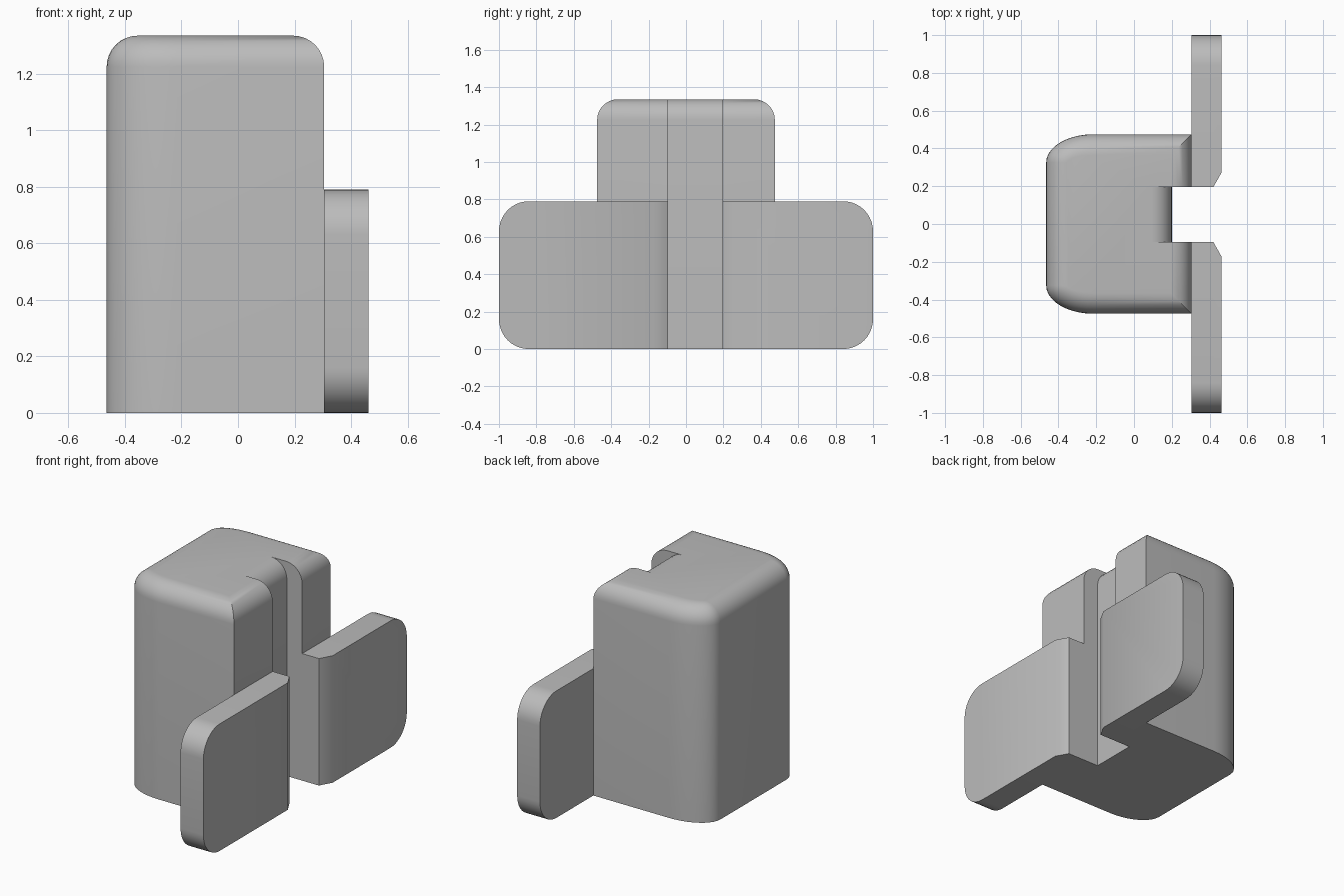
import bpy, bmesh
from math import sin, cos, pi, radians

if "Cube" in bpy.data.objects:
    bpy.data.objects.remove(bpy.data.objects["Cube"])

grey = bpy.data.materials.new("plain_grey")
grey.use_nodes = True
colour = (0.5, 0.5, 0.5, 1)
grey.diffuse_color = colour
grey.node_tree.nodes["Principled BSDF"].inputs["Base Color"].default_value = colour


def arc(cx, cy, rx, ry, start, end, steps=10):
    """Points on an elliptical arc, angles in degrees."""
    angles = [radians(start + (end - start) * i / steps) for i in range(steps + 1)]
    return [(cx + rx * cos(a), cy + ry * sin(a)) for a in angles]


def loft(name, rings):
    """Skin matching rings of points and cap both ends."""
    bm = bmesh.new()
    loops = [[bm.verts.new(p) for p in ring] for ring in rings]
    n = len(loops[0])
    for a, b in zip(loops, loops[1:]):
        for i in range(n):
            j = (i + 1) % n
            bm.faces.new((a[i], a[j], b[j], b[i]))
    bm.faces.new(loops[0])
    bm.faces.new(loops[-1])
    bmesh.ops.recalc_face_normals(bm, faces=bm.faces)
    mesh = bpy.data.meshes.new(name)
    bm.to_mesh(mesh)
    bm.free()
    mesh.materials.append(grey)
    obj = bpy.data.objects.new(name, mesh)
    bpy.context.collection.objects.link(obj)
    return obj


def smooth(obj):
    bpy.ops.object.select_all(action='DESELECT')
    obj.select_set(True)
    bpy.context.view_layer.objects.active = obj
    bpy.ops.object.shade_smooth_by_angle(angle=radians(35))


# Main block: rounded corners on the -x side, square on the +x side
X0, X1, Y, TOP, R = -0.465, 0.305, 0.475, 1.335, 0.11
FLOOR = 0.2


def block_ring(inset, z):
    rx, ry = 0.25 - inset, 0.15 - inset
    x0, x1, y = X0 + inset, X1 - inset, Y - inset
    pts = [(x1, -y), (x1, y)]
    pts += arc(x0 + rx, y - ry, rx, ry, 90, 180)
    pts += arc(x0 + rx, ry - y, rx, ry, 180, 270)
    return [(px, py, z) for px, py in pts]


rounding = [(R - c, TOP - R + s) for c, s in arc(0, 0, R, R, 0, 90, 8)]
body = loft("body", [block_ring(0, 0)] + [block_ring(d, z) for d, z in rounding])

# Slot down the +x side with a rounded top to its floor
SLOT = (-0.095, 0.195)
profile = [(0.6, -0.1), (FLOOR, -0.1)]
profile += arc(FLOOR - R, TOP - R, R, R, 0, 90, 8)
profile += [(FLOOR - R, 1.5), (0.6, 1.5)]
cutter = loft("slot_cutter", [[(x, y, z) for x, z in profile] for y in SLOT])
cutter.hide_render = True
cut = body.modifiers.new("slot", 'BOOLEAN')
cut.operation = 'DIFFERENCE'
cut.solver = 'EXACT'
cut.object = cutter
bpy.context.view_layer.objects.active = body
bpy.ops.object.modifier_apply(modifier=cut.name)
bpy.data.objects.remove(cutter)
smooth(body)

# Side plates: outer corners rounded, inner edge chamfered
H, C = 0.79, 0.16


def plate(name, inner, side):
    def ring(x, chamfer):
        y = inner + side * chamfer
        pts = [(y, 0)]
        pts += arc(side * (1 - C), C, side * C, C, -90, 0)
        pts += arc(side * (1 - C), H - C, side * C, C, 0, 90)
        pts += [(y, H)]
        return [(x, py, pz) for py, pz in pts]
    smooth(loft(name, [ring(X1, 0), ring(0.42, 0), ring(0.462, 0.075)]))


plate("back_plate", SLOT[1], 1)
plate("front_plate", SLOT[0], -1)
